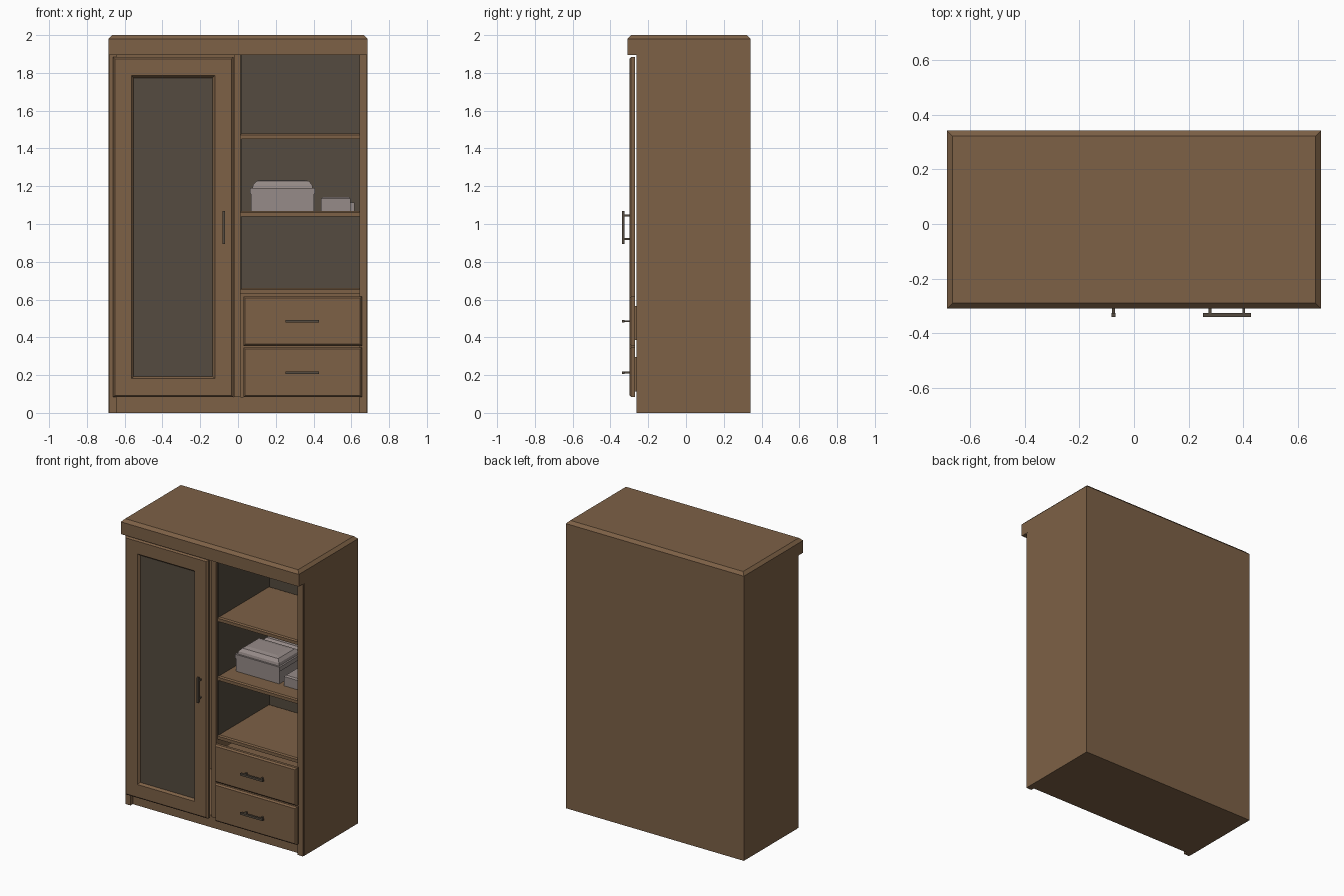
import bpy, bmesh
from mathutils import Vector

if "Cube" in bpy.data.objects:
    bpy.data.objects.remove(bpy.data.objects["Cube"])


def material(name, rgb):
    m = bpy.data.materials.new(name)
    m.diffuse_color = (*rgb, 1)
    m.use_nodes = True
    m.node_tree.nodes["Principled BSDF"].inputs["Base Color"].default_value = m.diffuse_color
    return m


WOOD = material("brown wood", (0.205, 0.119, 0.061))
DARK = material("dark grey brown", (0.089, 0.070, 0.050))
GREY = material("warm grey", (0.305, 0.258, 0.246))


def box(name, x, y, z, mat=WOOD, face=None, steps=(), inner=None):
    """Box from ranges; the face pointing along `face` gets (inset, depth) steps."""
    bm = bmesh.new()
    bmesh.ops.create_cube(bm, size=1)
    for v in bm.verts:
        v.co = Vector([r[0] if c < 0 else r[1] for r, c in zip((x, y, z), v.co)])
    bm.normal_update()
    me = bpy.data.meshes.new(name)
    me.materials.append(mat)
    if face:
        f = max(bm.faces, key=lambda q: q.normal.dot(Vector(face)))
        for thick, depth in steps:
            bmesh.ops.inset_individual(bm, faces=[f], thickness=thick, depth=depth,
                                       use_even_offset=True)
        if inner:
            me.materials.append(inner)
            f.material_index = 1
    bm.to_mesh(me)
    bm.free()
    ob = bpy.data.objects.new(name, me)
    bpy.context.collection.objects.link(ob)
    return ob


FRONT, UP = (0, -1, 0), (0, 0, 1)

# Carcass: sides with front stiles, back, plinth, divider, crown
for side, s in (("left", -1), ("right", 1)):
    def span(a, b):
        return tuple(sorted((s * a, s * b)))
    box(f"{side}_side_panel", span(0.655, 0.685), (-0.25, 0.342), (0, 1.895))
    box(f"{side}_front_stile", span(0.643, 0.683), (-0.263, -0.235), (0, 1.895))
box("back_panel", (-0.655, 0.655), (0.325, 0.342), (0, 1.895))
box("plinth", (-0.655, 0.655), (-0.238, 0.325), (0, 0.085))
box("divider", (-0.02, 0.012), (-0.26, 0.325), (0.085, 1.895))
box("crown", (-0.685, 0.685), (-0.31, 0.342), (1.895, 1.98), WOOD, UP, [(0.02, 0.02)])

# Dark lining of the open compartment
box("lining_back", (0.012, 0.655), (0.318, 0.325), (0.63, 1.895), DARK)
box("lining_left", (0.012, 0.018), (-0.24, 0.318), (0.63, 1.895), DARK)
box("lining_right", (0.645, 0.655), (-0.235, 0.318), (0.63, 1.895), DARK)

# Shelves with a chamfered top edge
for i, top in enumerate((0.66, 1.07, 1.48)):
    box(f"shelf_{i + 1}", (0.014, 0.648), (-0.245, 0.318), (top - 0.03, top - 0.008),
        WOOD, UP, [(0.008, 0.008)])

# Door with a recessed dark panel
box("door", (-0.662, -0.025), (-0.29, -0.271), (0.083, 1.883), WOOD, FRONT,
    [(0.01, 0.01), (0.088, 0), (0.012, -0.015)], DARK)


def handle(name, c, axis):
    """Bar on two posts; axis 0 = along x, 2 = along z."""
    def part(n, off, half, thick, y):
        r = [(c[0] - thick, c[0] + thick), y, (c[1] - thick, c[1] + thick)]
        k = c[0] if axis == 0 else c[1]
        r[axis] = (k + off - half, k + off + half)
        box(n, *r, DARK)
    part(name + "_bar", 0, 0.088, 0.007, (-0.34, -0.326))
    for i, off in enumerate((-0.062, 0.062)):
        part(f"{name}_post_{i + 1}", off, 0.005, 0.005, (-0.328, -0.298))


handle("door_handle", (-0.075, 0.982), 2)

# Drawers: chamfered fronts, boxes behind, handles
for i, (z0, z1, hz) in enumerate(((0.083, 0.347, 0.213), (0.355, 0.617, 0.485))):
    n = f"drawer_{i + 1}"
    box(n + "_front", (0.028, 0.657), (-0.29, -0.271), (z0, z1), WOOD, FRONT, [(0.01, 0.01)])
    box(n + "_box", (0.04, 0.63), (-0.272, 0.3), (z0 + 0.03, z1 - 0.05))
    handle(n + "_handle", (0.34, hz), 0)

# Storage boxes on the middle shelf
box("large_box_base", (0.07, 0.402), (-0.12, 0.12), (1.07, 1.165), GREY)
box("large_box_lid", (0.064, 0.408), (-0.126, 0.126), (1.16, 1.19), GREY, UP,
    [(0.012, 0.0), (0.004, 0.018), (0.018, 0.02), (0.03, 0.006)])
box("rear_box", (0.1, 0.38), (0.135, 0.25), (1.07, 1.2), GREY, UP, [(0.015, 0.015)])
box("small_box", (0.44, 0.595), (-0.125, 0.1), (1.07, 1.135), GREY, UP, [(0.01, 0.008)])
box("small_box_step", (0.595, 0.617), (-0.115, 0.09), (1.07, 1.115), GREY)
